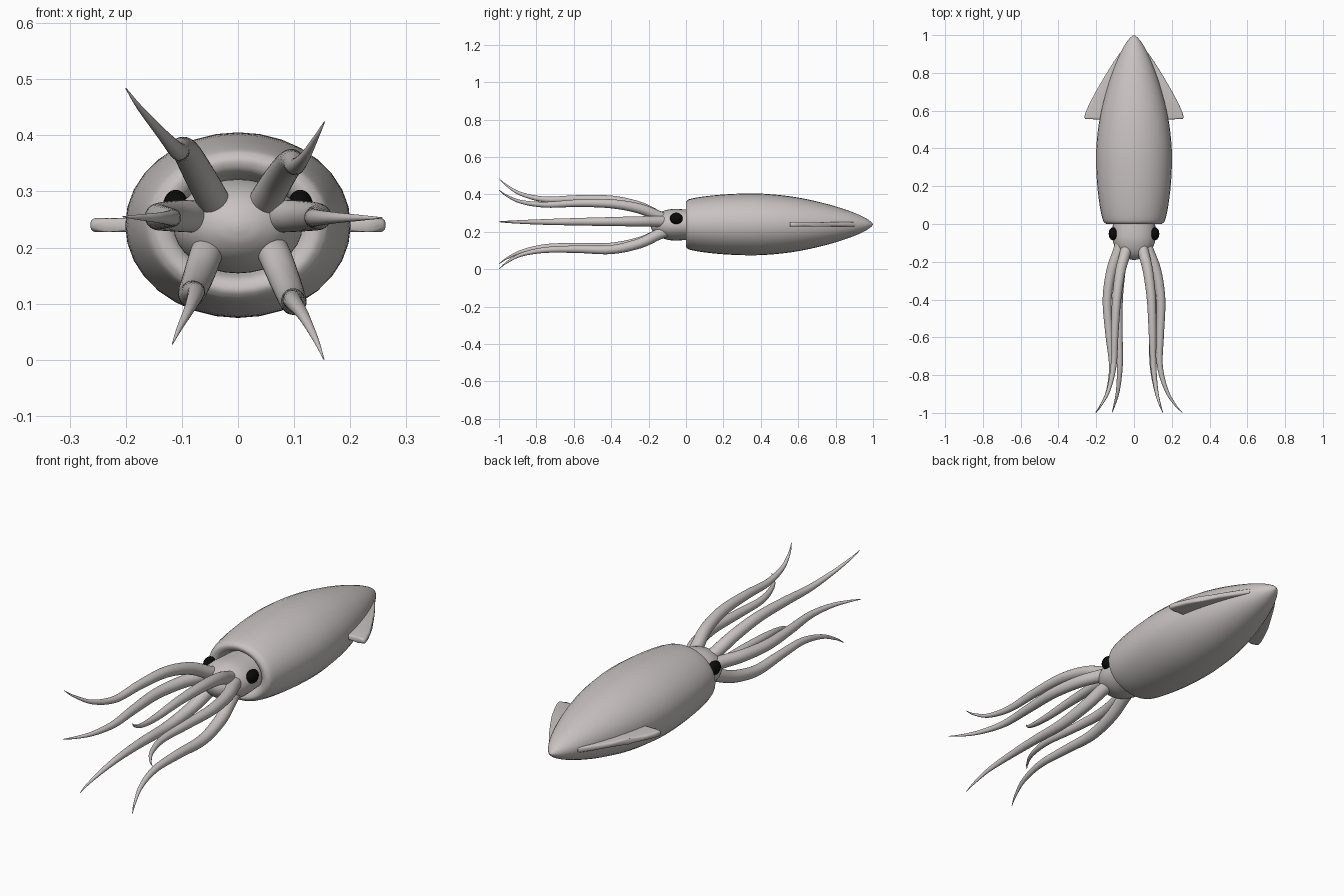
import bpy, bmesh, math
from mathutils import Vector

if "Cube" in bpy.data.objects:
    bpy.data.objects.remove(bpy.data.objects["Cube"])


def material(name, rgb):
    m = bpy.data.materials.new(name)
    m.diffuse_color = (*rgb, 1)
    m.use_nodes = True
    m.node_tree.nodes["Principled BSDF"].inputs["Base Color"].default_value = m.diffuse_color
    return m


SKIN = material("warm grey skin", (0.58, 0.545, 0.535))
BLACK = material("black eye", (0.003, 0.003, 0.003))
ZC = 0.24  # height of the body axis


def finish(name, bm, mat, angle=50):
    bmesh.ops.recalc_face_normals(bm, faces=bm.faces)
    me = bpy.data.meshes.new(name)
    bm.to_mesh(me)
    bm.free()
    me.materials.append(mat)
    ob = bpy.data.objects.new(name, me)
    bpy.context.collection.objects.link(ob)
    bpy.ops.object.select_all(action='DESELECT')
    ob.select_set(True)
    bpy.context.view_layer.objects.active = ob
    bpy.ops.object.shade_smooth_by_angle(angle=math.radians(angle))
    return ob


def smooth_path(pts, n):
    """Catmull-Rom through points of any dimension."""
    p = [Vector(q) for q in pts]
    p = [2 * p[0] - p[1]] + p + [2 * p[-1] - p[-2]]
    out = []
    for i in range(1, len(p) - 2):
        a, b, c, d = p[i - 1:i + 3]
        for k in range(n):
            t = k / n
            out.append(0.5 * (2 * b + (c - a) * t + (2 * a - 5 * b + 4 * c - d) * t * t
                              + (3 * b - a - 3 * c + d) * t ** 3))
    return out + [p[-2]]


def loft(name, rings, mat):
    """rings: list of (centre, side vector, up vector)."""
    bm = bmesh.new()
    n, prev = 32, None
    for c, u, v in rings:
        ring = [bm.verts.new(c + u * math.cos(2 * math.pi * i / n) + v * math.sin(2 * math.pi * i / n))
                for i in range(n)]
        if prev:
            for i in range(n):
                bm.faces.new((prev[i], prev[(i + 1) % n], ring[(i + 1) % n], ring[i]))
        else:
            bm.faces.new(ring)
        prev = ring
    bm.faces.new(prev)
    return finish(name, bm, mat)


def body(name, profile, flat, z):
    rings = []
    for y, r in smooth_path(profile, 5):
        r = max(r, 0.0008)
        rings.append((Vector((0, y, z)), Vector((r, 0, 0)), Vector((0, 0, r * flat))))
    return loft(name, rings, mat=SKIN)


# mantle with a rolled front lip
body("mantle", [(0.05, 0.10), (0.012, 0.115), (0.0, 0.135), (0.004, 0.152), (0.025, 0.166),
                (0.10, 0.182), (0.22, 0.196), (0.36, 0.201), (0.48, 0.193), (0.60, 0.174),
                (0.72, 0.143), (0.82, 0.109), (0.90, 0.075), (0.96, 0.041), (0.99, 0.016), (1.0, 0.0)], 0.823, ZC)

# head
body("head", [(0.06, 0.108), (0.0, 0.112), (-0.05, 0.115), (-0.09, 0.112), (-0.13, 0.097),
              (-0.16, 0.074), (-0.18, 0.044), (-0.188, 0.018), (-0.19, 0.0)], 0.73, 0.238)

# eyes and fins
FIN = [(0.03, 0.88), (0.075, 0.905), (0.11, 0.855), (0.155, 0.783), (0.2, 0.705), (0.235, 0.64),
       (0.256, 0.592), (0.263, 0.565), (0.258, 0.556), (0.23, 0.555), (0.17, 0.553), (0.05, 0.56)]
for side, s in (("left", -1), ("right", 1)):
    bm = bmesh.new()
    bmesh.ops.create_uvsphere(bm, u_segments=24, v_segments=16, radius=1)
    for v in bm.verts:
        v.co = Vector((s * 0.111 + v.co.x * 0.023, -0.052 + v.co.y * 0.034, 0.272 + v.co.z * 0.031))
    finish(side + "_eye", bm, BLACK)

    bm = bmesh.new()
    f = bm.faces.new([bm.verts.new((s * x, y, ZC - 0.0125)) for x, y in FIN])
    g = bmesh.ops.extrude_face_region(bm, geom=[f])
    for v in g["geom"]:
        if isinstance(v, bmesh.types.BMVert):
            v.co.z += 0.025
    rim = [e for e in bm.edges if abs(e.verts[0].co.z - e.verts[1].co.z) < 1e-5]
    bmesh.ops.bevel(bm, geom=rim, offset=0.009, segments=3, profile=0.5, affect='EDGES')
    finish(side + "_fin", bm, SKIN)

# arms: x and z of the centre line at shared stations along y
YS = [-0.10, -0.15, -0.25, -0.40, -0.58, -0.75, -0.88, -0.96, -0.999]
RS = [0.029, 0.029, 0.027, 0.024, 0.020, 0.0155, 0.010, 0.005, 0.001]
ARMS = {
    "upper_left_arm": ([-.035, -.045, -.072, -.092, -.102, -.108, -.135, -.175, -.2],
                       [.265, .285, .335, .370, .376, .373, .402, .449, .484]),
    "upper_right_arm": ([.04, .05, .074, .092, .098, .103, .118, .138, .154],
                        [.265, .285, .325, .350, .353, .345, .360, .394, .424]),
    "middle_left_arm": ([-.07, -.085, -.120, -.142, -.132, -.117, -.137, -.176, -.205],
                        [.255, .256, .256, .255, .254, .253, .253, .254, .255]),
    "middle_right_arm": ([.06, .08, .118, .142, .139, .137, .172, .220, .257],
                         [.255, .256, .256, .255, .254, .253, .253, .253, .253]),
    "lower_left_arm": ([-.05, -.058, -.072, -.083, -.080, -.075, -.085, -.104, -.117],
                       [.205, .185, .145, .118, .121, .119, .094, .057, .028]),
    "lower_right_arm": ([.055, .066, .085, .098, .098, .099, .117, .139, .153],
                        [.205, .185, .138, .105, .107, .103, .078, .035, .001]),
}
for name, (xs, zs) in ARMS.items():
    path = smooth_path(list(zip(xs, YS, zs, RS)), 6)
    rings = []
    for i, q in enumerate(path):
        a, b = path[max(i - 1, 0)], path[min(i + 1, len(path) - 1)]
        t = (b - a).to_3d().normalized()
        u = t.cross(Vector((0, 0, 1))).normalized()
        r = max(q[3], 0.0008)
        rings.append((q.to_3d(), u * r, u.cross(t) * r))
    loft(name, rings, SKIN)
